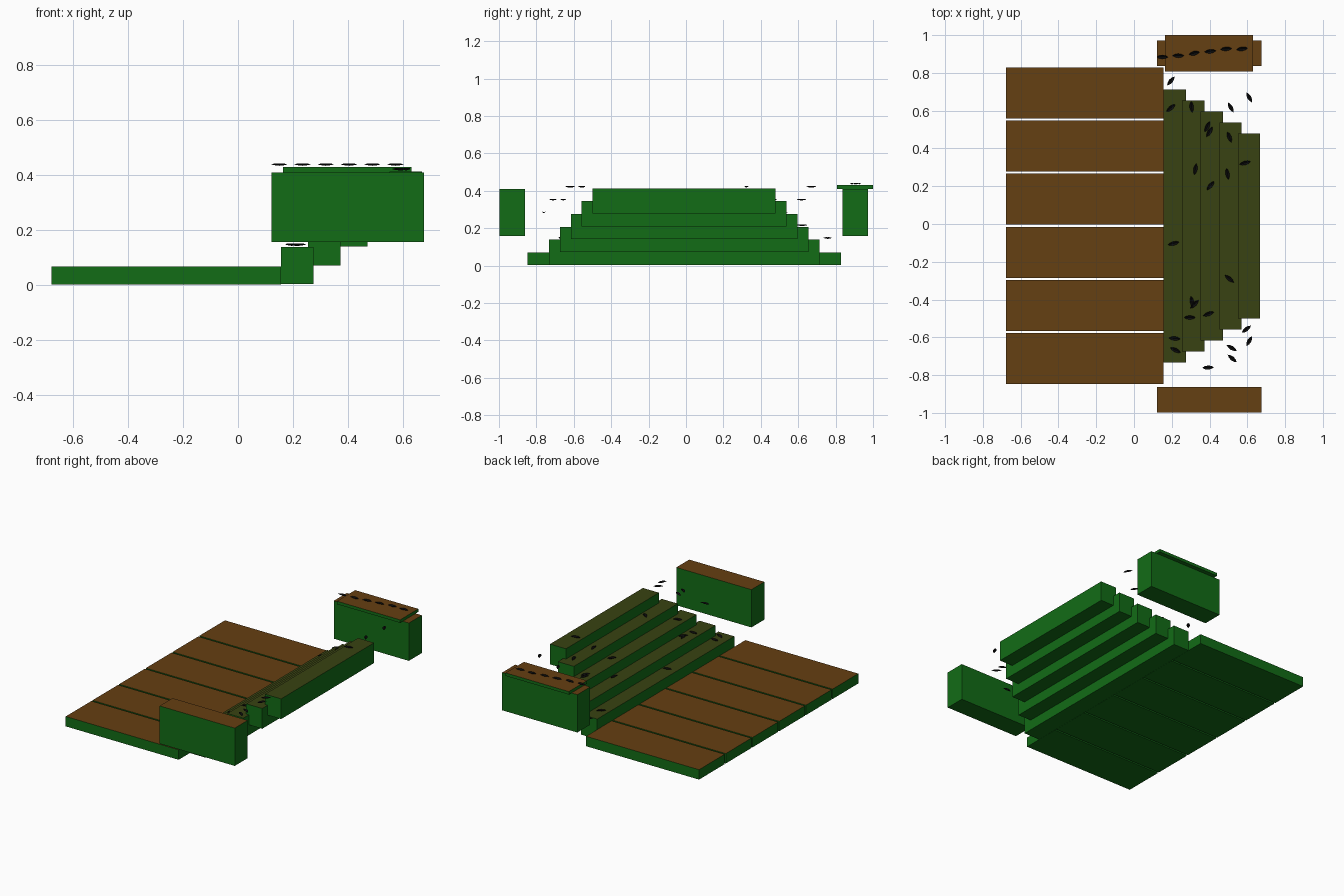
import bpy, math
from mathutils import Vector

if "Cube" in bpy.data.objects:
    bpy.data.objects.remove(bpy.data.objects["Cube"])


def material(name, rgb):
    m = bpy.data.materials.new(name)
    m.diffuse_color = (*rgb, 1)
    m.use_nodes = True
    m.node_tree.nodes["Principled BSDF"].inputs["Base Color"].default_value = m.diffuse_color
    return m


GREEN = material("green_side", (0.006, 0.15, 0.008))
BROWN = material("brown_top", (0.13, 0.05, 0.006))
OLIVE = material("olive_top", (0.04, 0.055, 0.006))
BLACK = material("dark_leaf", (0.004, 0.004, 0.004))


def block(name, x, y, z, top):
    """Box given by its ranges, with a differently coloured top face."""
    lo, hi = Vector((x[0], y[0], z[0])), Vector((x[1], y[1], z[1]))
    bpy.ops.mesh.primitive_cube_add(size=1, location=(lo + hi) / 2)
    ob = bpy.context.object
    ob.name = name
    ob.scale = hi - lo
    bpy.ops.object.transform_apply(location=False, rotation=False, scale=True)
    ob.data.materials.append(GREEN)
    ob.data.materials.append(top)
    for p in ob.data.polygons:
        p.material_index = int(p.normal.z > 0.5)
    return ob


# floor planks
for i in range(6):
    y0 = -0.848 + i * 0.2815
    block(f"floor_plank_{i + 1}", (-0.677, 0.156), (y0, y0 + 0.27), (0.003, 0.069), BROWN)

# stepped beams, each higher and shorter than the one before
for i in range(5):
    x0, z0 = 0.156 + i * 0.0985, 0.004 + i * 0.0685
    block(f"step_{i + 1}", (x0, x0 + 0.118),
          (-0.732 + i * 0.058, 0.713 - i * 0.0585), (z0, z0 + 0.135), OLIVE)

# side walls and the cap on the far one
block("near_side_wall", (0.121, 0.675), (-0.998, -0.862), (0.158, 0.41), BROWN)
block("far_side_wall", (0.121, 0.675), (0.836, 0.972), (0.158, 0.41), BROWN)
block("far_wall_cap", (0.164, 0.63), (0.808, 1.0), (0.41, 0.43), BROWN)

# leaf: sagging midrib with raised sides
stations = [(-0.031, 0, 0.006), (-0.017, 0.008, 0.003), (0, 0.011, 0.001),
            (0.017, 0.008, 0.003), (0.031, 0, 0.006)]
verts, faces = [], []
for x, w, z in stations:
    verts += [(x, -w, z + w * 0.8), (x, 0, z), (x, w, z + w * 0.8)]
for i in range(4):
    a = i * 3
    faces += [(a, a + 3, a + 4, a + 1), (a + 1, a + 4, a + 5, a + 2)]
leaf_mesh = bpy.data.meshes.new("leaf")
leaf_mesh.from_pydata(verts, [], faces)
leaf_mesh.materials.append(BLACK)
leaf_mesh.validate()


def leaf(name, x, y, z, angle):
    ob = bpy.data.objects.new(name, leaf_mesh)
    ob.location = (x, y, z)
    ob.rotation_euler.z = math.radians(angle)
    bpy.context.collection.objects.link(ob)


# row of leaves on the cap
for i, y in enumerate((0.884, 0.891, 0.904, 0.914, 0.927, 0.927)):
    leaf(f"cap_leaf_{i + 1}", 0.15 + i * 0.0845, y, 0.433, (0, 0, 12, 6, 5, 8)[i])

# loose leaves, grouped by step level: (x, y, angle)
levels = [
    [(0.195, 0.757, 50), (0.195, 0.614, 40), (0.21, -0.103, 15),
     (0.215, -0.606, -5), (0.22, -0.668, -25)],
    [(0.305, 0.62, 95), (0.325, 0.29, 80), (0.32, -0.425, 45),
     (0.307, -0.412, 100), (0.295, -0.495, 0)],
    [(0.388, 0.515, 65), (0.40, 0.488, 60), (0.405, 0.203, 50),
     (0.395, -0.476, 20), (0.392, -0.76, 3)],
    [(0.512, 0.617, -60), (0.505, 0.46, -70), (0.495, 0.265, -80),
     (0.505, -0.29, -40), (0.517, -0.656, -30), (0.52, -0.712, -40)],
    [(0.61, 0.67, -60), (0.588, 0.323, 15), (0.595, -0.557, 38), (0.61, -0.62, 60)],
]
for i, group in enumerate(levels):
    for j, (x, y, a) in enumerate(group):
        leaf(f"step_{i + 1}_leaf_{j + 1}", x, y, 0.142 + i * 0.0685, a)
